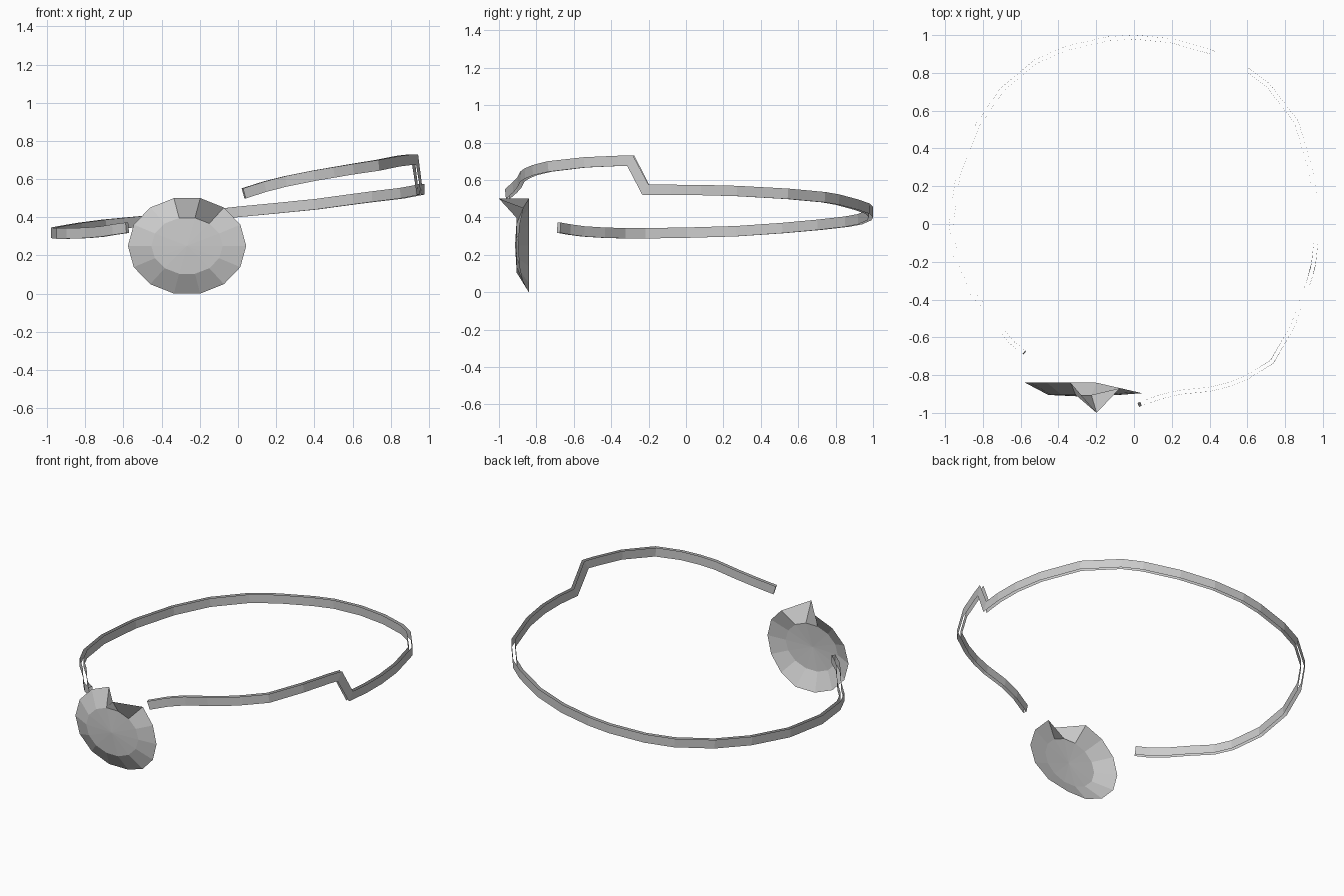
import bpy, bmesh, math
from mathutils import Vector

if "Cube" in bpy.data.objects:
    bpy.data.objects.remove(bpy.data.objects["Cube"])

grey = bpy.data.materials.new("plain grey")
grey.diffuse_color = (0.6, 0.6, 0.6, 1)
grey.use_nodes = True
grey.node_tree.nodes["Principled BSDF"].inputs["Base Color"].default_value = grey.diffuse_color


def make_object(name, bm):
    mesh = bpy.data.meshes.new(name)
    bm.to_mesh(mesh)
    bm.free()
    mesh.materials.append(grey)
    obj = bpy.data.objects.new(name, mesh)
    bpy.context.collection.objects.link(obj)
    return obj


# Head strap: centre line running from the left end, round the back, to the right end
path = [Vector(p) for p in [
    (-.58, -.68, .345), (-.65, -.625, .335), (-.71, -.55, .325), (-.79, -.44, .318),
    (-.89, -.33, .315), (-.94, -.22, .315), (-.968, 0, .318), (-.93, .27, .326),
    (-.83, .52, .343), (-.70, .71, .36), (-.52, .86, .377), (-.36, .93, .39),
    (-.14, .98, .412), (0, .99, .428), (.20, .97, .447), (.41, .91, .468),
    (.61, .81, .495), (.71, .735, .508), (.86, .54, .526), (.94, .27, .541),
    (.965, .08, .546), (.965, -.08, .547), (.95, -.215, .547), (.928, -.295, .702),
    (.905, -.36, .702), (.84, -.54, .694), (.73, -.73, .672), (.60, -.81, .652),
    (.50, -.85, .635), (.40, -.875, .618), (.25, -.89, .588), (.14, -.915, .56),
    (.03, -.955, .525)]]
HALF_HEIGHT, HALF_THICK = 0.0275, 0.011

bm = bmesh.new()
sections = []
for i, p in enumerate(path):
    before = (p - path[i - 1]).normalized() if i > 0 else None
    after = (path[i + 1] - p).normalized() if i < len(path) - 1 else None
    before, after = before or after, after or before
    tangent = (before + after).normalized()
    side = Vector((0, 0, 1)).cross(tangent).normalized()      # points outward
    up = tangent.cross(side) * HALF_HEIGHT / tangent.dot(after)  # mitred corner
    side *= HALF_THICK
    sections.append([bm.verts.new(p + side * s + up * u)
                     for s, u in ((1, -1), (1, 1), (-1, 1), (-1, -1))])
for a, b in zip(sections, sections[1:]):
    bm.faces.new((a[0], a[1], b[1], b[0]))   # outer wall
    bm.faces.new((a[2], a[3], b[3], b[2]))   # inner wall
bm.faces.new(sections[0][::-1])
bm.faces.new(sections[-1])
make_object("head_strap", bm)

# Eye patch: 14-sided shallow dish, right rim bent forward, one rim corner pulled out
N = 14
CX, CZ = -0.267, 0.25
bm = bmesh.new()
rim, inner = [], []
for k in range(N):
    a = 2 * math.pi * k / N
    x, z = CX + .31 * math.cos(a), CZ + .2565 * math.sin(a)
    y = -1.0 if k == 3 else -.84 - .055 * max(0, (x + .2) / .24)
    rim.append(bm.verts.new((x, y, z)))
    inner.append(bm.verts.new((CX + .187 * math.cos(a), -.905, CZ + .15 * math.sin(a))))
centre = bm.verts.new((CX, -.914, CZ))
for k in range(N):
    n = (k + 1) % N
    bm.faces.new((rim[k], rim[n], inner[n], inner[k]))
    bm.faces.new((inner[k], inner[n], centre))
make_object("eye_patch", bm)
